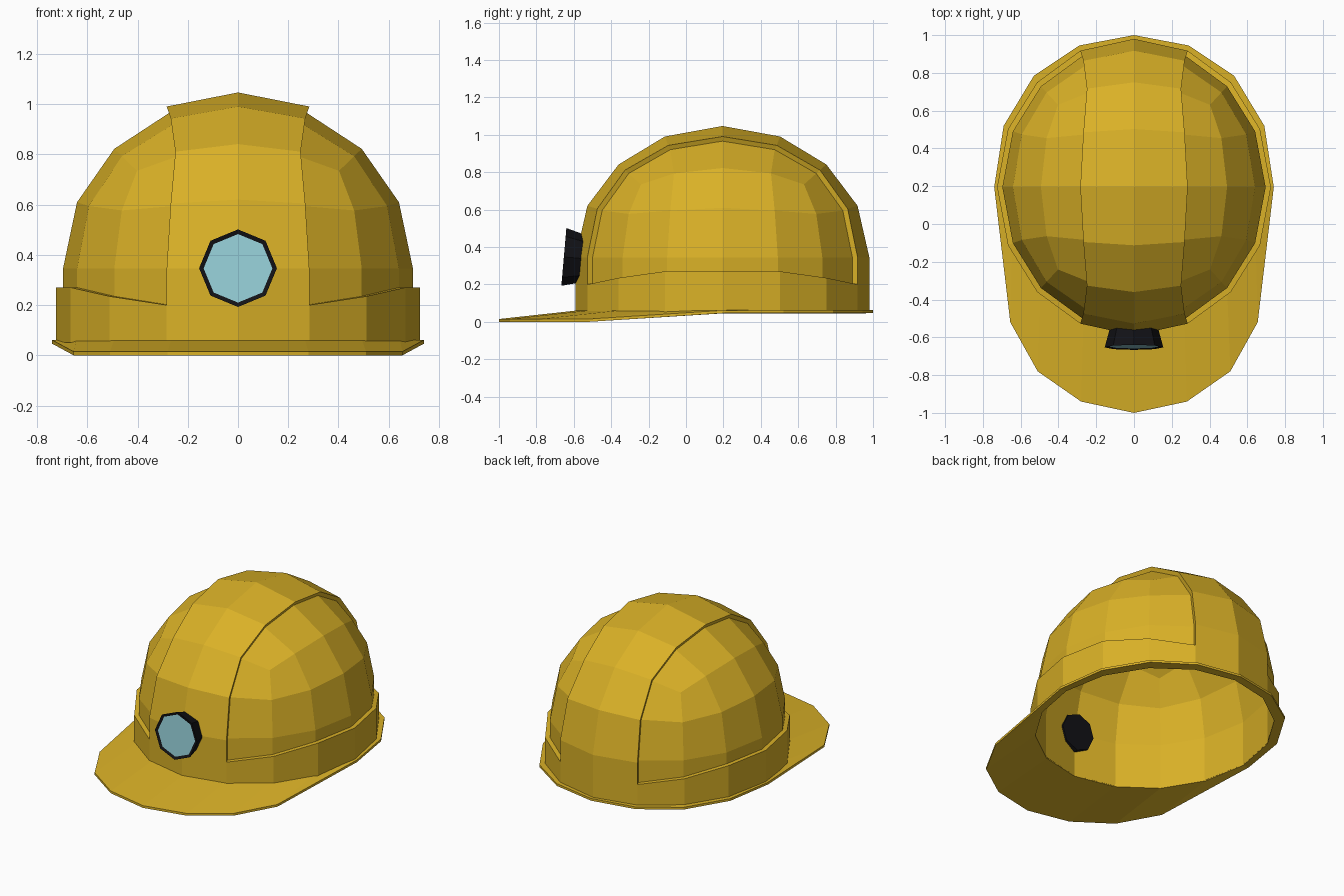
import bpy, bmesh, math
from mathutils import Vector, Matrix

if "Cube" in bpy.data.objects:
    bpy.data.objects.remove(bpy.data.objects["Cube"])

YC, Z0 = 0.195, 0.345             # centre of the dome
RX, RY, RZ = 0.697, 0.755, 0.675  # inner dome radii
RAISE = 1.04                      # how far the band stands out


def material(name, color):
    m = bpy.data.materials.new(name)
    m.diffuse_color = (*color, 1)
    m.use_nodes = True
    m.node_tree.nodes["Principled BSDF"].inputs["Base Color"].default_value = m.diffuse_color
    return m


yellow = material("yellow_plastic", (0.70, 0.44, 0.02))
black = material("black_rubber", (0.006, 0.006, 0.008))
glass = material("lamp_glass", (0.30, 0.62, 0.68))


def add_object(name, bm, *mats):
    bmesh.ops.recalc_face_normals(bm, faces=bm.faces)
    me = bpy.data.meshes.new(name)
    bm.to_mesh(me)
    bm.free()
    for m in mats:
        me.materials.append(m)
    ob = bpy.data.objects.new(name, me)
    bpy.context.collection.objects.link(ob)
    return ob


def half_sphere():
    """Upper half of a subdivided cube pushed out to a unit sphere."""
    bpy.ops.mesh.primitive_cube_add(size=2)
    ob = bpy.context.object
    ob.modifiers.new("round", 'SUBSURF').levels = 2
    bpy.ops.object.modifier_apply(modifier="round")
    bm = bmesh.new()
    bm.from_mesh(ob.data)
    me = ob.data
    bpy.data.objects.remove(ob)
    bpy.data.meshes.remove(me)
    low = [v for v in bm.verts if v.co.z < -0.05]
    bmesh.ops.delete(bm, geom=low, context='VERTS')
    for v in bm.verts:
        v.co.normalize()
    return bm


def band_top(x):
    a = abs(x) / RX
    return 0.20 if a < 0.5 else 0.235 if a < 0.8 else 0.27


def dome():
    """Half sphere scaled to size, with two rows added down to the brim."""
    bm = half_sphere()
    for v in bm.verts:
        v.co = (v.co.x * RX, v.co.y * RY + YC, v.co.z * RZ + Z0)
    for height in (band_top, lambda x: 0.05):
        edges = [e for e in bm.edges if e.is_boundary]
        new = bmesh.ops.extrude_edge_only(bm, edges=edges)["geom"]
        for v in new:
            if isinstance(v, bmesh.types.BMVert):
                v.co.z = height(v.co.x)
    return bm


# Inner dome, seen as the sunken side panels and from below
add_object("shell", dome(), yellow)

# Raised crown strip and lower band: dome without side panels, pushed outward
bm = dome()
bmesh.ops.recalc_face_normals(bm, faces=bm.faces)
panels = [f for f in bm.faces
          if min(abs(v.co.x) for v in f.verts) > 0.1
          and max(v.co.z for v in f.verts) > 0.3]
bmesh.ops.delete(bm, geom=panels, context='FACES')
ext = bmesh.ops.extrude_face_region(bm, geom=bm.faces[:])["geom"]
for v in ext:
    if isinstance(v, bmesh.types.BMVert):
        v.co.x *= RAISE
        v.co.y = YC + (v.co.y - YC) * RAISE
        if v.co.z > Z0:
            v.co.z = Z0 + (v.co.z - Z0) * RAISE
add_object("crown_strip_and_band", bm, yellow)

# Brim: half outline from back to front, mirrored, with an underside
half = [(0, 1.0, 0.048), (0.29, 0.945, 0.048), (0.53, 0.785, 0.048),
        (0.69, 0.52, 0.048), (0.74, YC, 0.046), (0.655, -0.52, 0),
        (0.51, -0.78, 0), (0.28, -0.94, 0), (0, -1.0, 0)]
outline = half + [(-x, y, z) for x, y, z in half[-2:0:-1]]
bm = bmesh.new()
rows = []
for i, (x, y, z) in enumerate(outline):
    a = math.tau * i / len(outline)
    ix, iy = RX * math.sin(a), YC + RY * math.cos(a)
    rows.append([bm.verts.new(p) for p in (
        (ix, iy, 0.045), (x, y, z), (x, y, z + 0.015), (ix, iy, 0.063))])
for i, row in enumerate(rows):
    nxt = rows[(i + 1) % len(rows)]
    for k in range(4):
        bm.faces.new((row[k], nxt[k], nxt[(k + 1) % 4], row[(k + 1) % 4]))
add_object("brim", bm, yellow)

# Head lamp: tapered octagon with an inset glass front, tilted slightly up
bm = bmesh.new()
bmesh.ops.create_cone(bm, cap_ends=True, segments=8, radius1=0.12,
                      radius2=0.155, depth=0.13)
bmesh.ops.translate(bm, verts=bm.verts, vec=(0, 0, -0.065))
front = max(bm.faces, key=lambda f: f.calc_center_median().z)
bmesh.ops.inset_region(bm, faces=[front], thickness=0.018)
bmesh.ops.translate(bm, verts=front.verts, vec=(0, 0, -0.006))
front.material_index = 1
lamp = add_object("head_lamp", bm, black, glass)
lamp.matrix_world = (Matrix.Translation((0, -0.653, 0.347))
                     @ Matrix.Rotation(math.radians(85), 4, 'X'))
